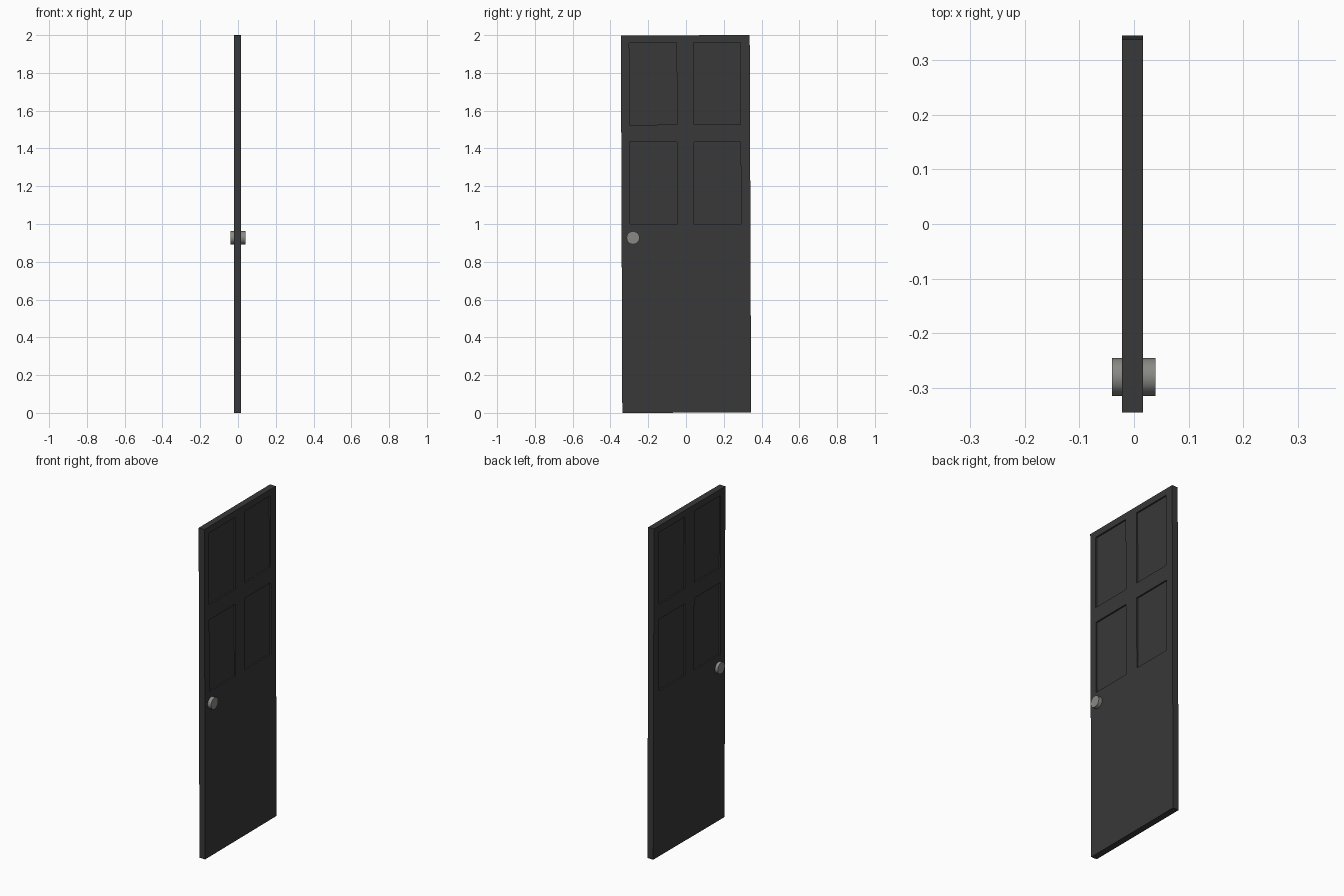
import bpy, bmesh, math
from mathutils import Matrix, Vector

if "Cube" in bpy.data.objects:
    bpy.data.objects.remove(bpy.data.objects["Cube"])

TILT = Matrix.Translation((0, 0, 1)) @ Matrix.Rotation(0.0037, 4, 'X') @ Matrix.Translation((0, 0, -1))
X0, X1 = -0.022, 0.0165          # slab faces
Y_CUTS = (-0.297, -0.046, 0.043, 0.291)
Z_CUTS = (1.0, 1.434, 1.526, 1.96)
RECESS = 0.009


def material(name, rgb):
    m = bpy.data.materials.new(name)
    m.diffuse_color = (*rgb, 1)
    m.use_nodes = True
    m.node_tree.nodes["Principled BSDF"].inputs["Base Color"].default_value = m.diffuse_color
    return m


def add_object(name, bm, mat):
    me = bpy.data.meshes.new(name)
    bm.to_mesh(me)
    bm.free()
    me.materials.append(mat)
    ob = bpy.data.objects.new(name, me)
    bpy.context.collection.objects.link(ob)
    return ob


dark = material("charcoal paint", (0.04, 0.04, 0.041))
metal = material("grey metal", (0.25, 0.25, 0.235))

# door slab with four sunken panels on each face
bm = bmesh.new()
bmesh.ops.create_cube(bm, size=1, matrix=Matrix.Translation(((X0 + X1) / 2, 0, 1))
                      @ Matrix.Diagonal((X1 - X0, 0.682, 1.998, 1)))
for axis, cuts in ((Vector((0, 1, 0)), Y_CUTS), (Vector((0, 0, 1)), Z_CUTS)):
    for c in cuts:
        bmesh.ops.bisect_plane(bm, geom=bm.verts[:] + bm.edges[:] + bm.faces[:],
                               plane_co=axis * c, plane_no=axis)


def is_panel(f):
    c = f.calc_center_median()
    return (abs(f.normal.x) > 0.9
            and any(a < c.y < b for a, b in (Y_CUTS[:2], Y_CUTS[2:]))
            and any(a < c.z < b for a, b in (Z_CUTS[:2], Z_CUTS[2:])))


bm.normal_update()
panels = [f for f in bm.faces if is_panel(f)]
for f in bmesh.ops.extrude_discrete_faces(bm, faces=panels)["faces"]:
    f.normal_update()
    bmesh.ops.translate(bm, verts=f.verts[:], vec=(-math.copysign(RECESS, f.normal.x), 0, 0))
bmesh.ops.recalc_face_normals(bm, faces=bm.faces[:])
bmesh.ops.transform(bm, matrix=TILT, verts=bm.verts[:])
add_object("door_slab", bm, dark)

# round knob on each face
for name, a, b in (("knob_right", X1 - 0.004, 0.0395), ("knob_left", -0.0405, X0 + 0.004)):
    bm = bmesh.new()
    bmesh.ops.create_cone(bm, cap_ends=True, segments=12, radius1=0.035, radius2=0.035, depth=b - a,
                          matrix=Matrix.Translation(((a + b) / 2, -0.28, 0.927))
                          @ Matrix.Rotation(math.pi / 2, 4, 'Y'))
    ob = add_object(name, bm, metal)
    bpy.context.view_layer.objects.active = ob
    ob.select_set(True)
    bpy.ops.object.shade_smooth_by_angle(angle=math.radians(40))
    ob.select_set(False)
